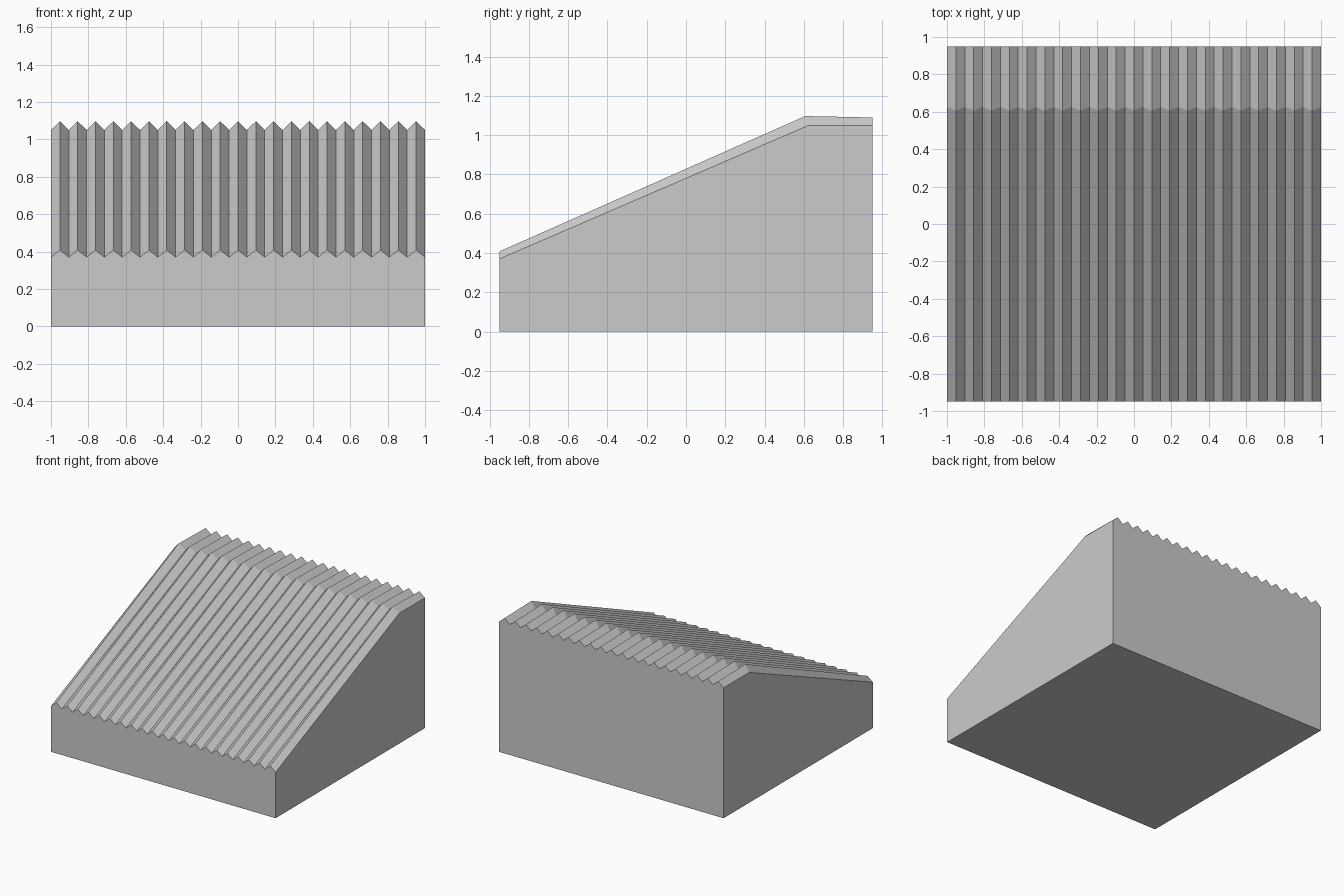
import bpy, bmesh

if "Cube" in bpy.data.objects:
    bpy.data.objects.remove(bpy.data.objects["Cube"])

RIDGES = 21
HALF_W = 1.0
BACK = 0.95

# Side profiles (y, z) of the roof surface: along a groove and along a ridge
GROOVE = [(-BACK, 0.37), (0.625, 1.05), (BACK, 1.05)]
RIDGE = [(-BACK, 0.408), (0.607, 1.097), (BACK, 1.09)]

bm = bmesh.new()

# Pleated surface: alternating groove and ridge sections across x
rows = []
for i in range(2 * RIDGES + 1):
    x = -HALF_W + i * HALF_W / RIDGES
    profile = RIDGE if i % 2 else GROOVE
    rows.append([bm.verts.new((x, y, z)) for y, z in profile])
for a, b in zip(rows, rows[1:]):
    for j in range(2):
        bm.faces.new((a[j], b[j], b[j + 1], a[j + 1]))

# Solid base: floor, zigzag-topped front and back walls, plain side walls
fl, fr, br, bl = [bm.verts.new((x, y, 0)) for x, y in
                  ((-HALF_W, -BACK), (HALF_W, -BACK), (HALF_W, BACK), (-HALF_W, BACK))]
bm.faces.new((bl, br, fr, fl))
bm.faces.new([fl, fr] + [r[0] for r in reversed(rows)])
bm.faces.new([br, bl] + [r[2] for r in rows])
bm.faces.new([bl, fl] + rows[0])
bm.faces.new([fr, br] + rows[-1][::-1])

bmesh.ops.recalc_face_normals(bm, faces=bm.faces)
mesh = bpy.data.meshes.new("ridged_ramp_block")
bm.to_mesh(mesh)
bm.free()
bpy.context.collection.objects.link(bpy.data.objects.new("ridged_ramp_block", mesh))
